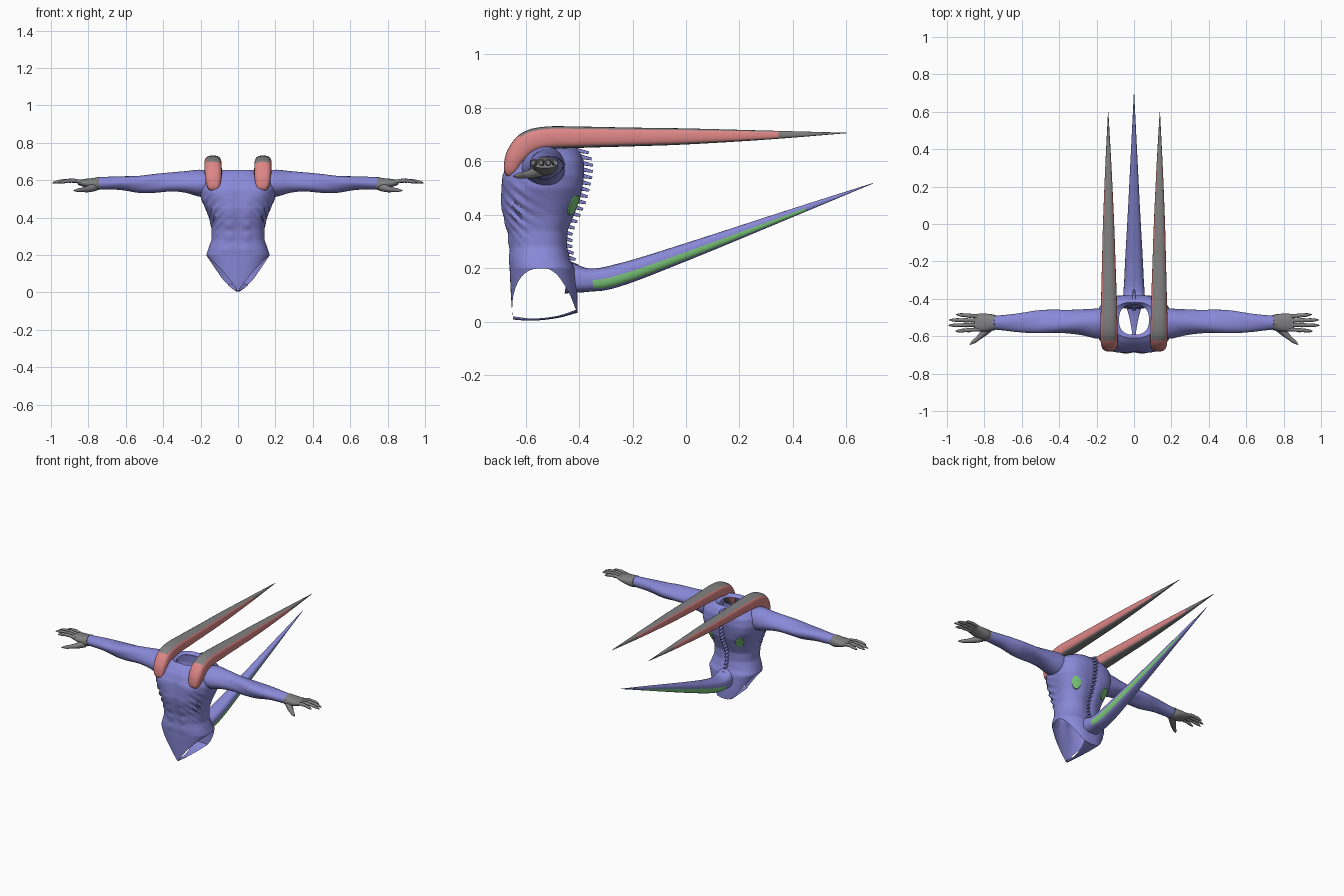
import bpy, bmesh, math
from mathutils import Vector

if "Cube" in bpy.data.objects:
    bpy.data.objects.remove(bpy.data.objects["Cube"])


def material(name, rgb):
    m = bpy.data.materials.new(name)
    m.diffuse_color = (*rgb, 1)
    m.use_nodes = True
    m.node_tree.nodes["Principled BSDF"].inputs["Base Color"].default_value = m.diffuse_color
    return m


BLUE = material("violet_blue", (0.25, 0.25, 0.69))
GRAY = material("gray", (0.22, 0.22, 0.22))
RED = material("soft_red", (0.73, 0.24, 0.24))
GREEN = material("leaf_green", (0.21, 0.60, 0.20))


def finish(bm, name, mats, mirror=False, fix=True):
    if fix:
        bmesh.ops.recalc_face_normals(bm, faces=bm.faces)
    me = bpy.data.meshes.new(name)
    bm.to_mesh(me)
    bm.free()
    ob = bpy.data.objects.new(name, me)
    bpy.context.collection.objects.link(ob)
    for m in mats:
        me.materials.append(m)
    if mirror:
        ob.modifiers.new("mirror", 'MIRROR').use_mirror_merge = False
    bpy.ops.object.select_all(action='DESELECT')
    bpy.context.view_layer.objects.active = ob
    ob.select_set(True)
    bpy.ops.object.shade_smooth_by_angle(angle=math.radians(40))
    return ob


def spow(v, p):
    return math.copysign(abs(v) ** p, v)


def lookup(table, z):
    """Smooth interpolation of table rows keyed by their first value."""
    z = min(max(z, table[0][0]), table[-1][0])
    for a, b in zip(table, table[1:]):
        if z <= b[0]:
            t = (z - a[0]) / (b[0] - a[0])
            return [p + (q - p) * t for p, q in zip(a[1:], b[1:])]


def smooth_path(keys, sub):
    """Catmull-Rom through rows of (x, y, z, side radius, up radius)."""
    out = []
    for i in range(len(keys) - 1):
        p0, p1 = keys[max(i - 1, 0)], keys[i]
        p2, p3 = keys[i + 1], keys[min(i + 2, len(keys) - 1)]
        for j in range(sub):
            t = j / sub
            out.append([0.5 * (2 * b + (c - a) * t + (2 * a - 5 * b + 4 * c - d) * t * t
                               + (3 * b - a - 3 * c + d) * t ** 3)
                        for a, b, c, d in zip(p0, p1, p2, p3)])
    return out + [list(keys[-1])]


def tube(bm, rows, side, n=16, p=1.0, paint=None, bump=None):
    """Sweep a rounded section; angle 0 is the side direction, 90 degrees is up."""
    side, rings = Vector(side), []
    for i, r in enumerate(rows):
        a, b = rows[max(i - 1, 0)], rows[min(i + 1, len(rows) - 1)]
        t = (Vector(b[:3]) - Vector(a[:3])).normalized()
        up = side.cross(t).normalized()
        ring = []
        for j in range(n):
            th = math.tau * j / n
            k = 1 + (bump(r, th) if bump else 0)
            ring.append(bm.verts.new(Vector(r[:3]) + side * spow(math.cos(th), p) * r[3] * k
                                     + up * spow(math.sin(th), p) * r[4] * k))
        rings.append(ring)
    for i in range(len(rings) - 1):
        for j in range(n):
            f = bm.faces.new((rings[i][j], rings[i][(j + 1) % n],
                              rings[i + 1][(j + 1) % n], rings[i + 1][j]))
            if paint:
                f.material_index = paint(rows[i], math.degrees(math.tau * (j + 0.5) / n))
    bm.faces.new(rings[0][::-1])
    f = bm.faces.new(rings[-1])
    if paint:
        f.material_index = paint(rows[-1], 90)


# Torso section by height: z, half width, front y, back y
BODY = [(0, .118, -.648, -.405), (.1, .138, -.655, -.405), (.2, .170, -.660, -.415),
        (.23, .160, -.662, -.43), (.28, .142, -.660, -.442), (.34, .142, -.668, -.44),
        (.40, .155, -.685, -.415), (.45, .175, -.694, -.395), (.50, .198, -.690, -.385),
        (.55, .205, -.684, -.378), (.60, .195, -.664, -.380), (.635, .160, -.635, -.395),
        (.655, .115, -.610, -.418), (.645, .080, -.592, -.432)]


def gauss(v, c, w):
    return math.exp(-((v - c) / w) ** 2)


def body(a, z, row=None, lift=0.0):
    w, yf, yb = row or lookup(BODY[:-1], z)
    s, c = spow(math.sin(a), .8), spow(math.cos(a), .8)
    b, q = lift, abs(a)
    if row is None:
        slope = z + .10 * (q - .9)
        b += .007 * math.sin(slope * 150) * gauss(q, 1.0, .42) * gauss(z, .42, .08)  # ribs
        b += .011 * gauss(q, .55, .35) * gauss(z, .535, .04)                         # chest
        b += .006 * gauss(q, .25, .14) * abs(math.sin(z * 48)) * gauss(z, .33, .12)  # belly
        b -= .008 * gauss(q, 0, .08) * gauss(z, .45, .15)                            # front groove
        b += .008 * gauss(q, 2.5, .3) * gauss(z, .52, .07)                           # shoulder blades
        b -= .010 * gauss(q, math.pi, .15) * gauss(z, .40, .2)                       # spine groove
    ym, d = (yf + yb) / 2, (yb - yf) / 2
    return Vector(((w + b) * s, ym - (d + b) * c, z))


# Torso: open at the neck and at both leg holes
bm = bmesh.new()
N = 96
angles = [-math.pi + math.tau * j / N for j in range(N)]
levels = []
for i in range(12):
    ring = []
    for a in angles:
        xf = abs(math.sin(a)) ** .8
        low = .008 + .192 * xf ** 1.1 if math.cos(a) > 0 else .03 + .17 * xf ** 3
        ring.append(body(a, low + (.2 - low) * i / 12))
    levels.append(ring)
for i in range(61):
    levels.append([body(a, .2 + .455 * i / 60) for a in angles])
levels.append([body(a, .645 - .012 * math.cos(a) ** 2, BODY[-1][1:]) for a in angles])
grid = [[bm.verts.new(v) for v in ring] for ring in levels]
for r0, r1 in zip(grid, grid[1:]):
    for j in range(N):
        k = (j + 1) % N
        bm.faces.new((r0[j], r0[k], r1[k], r1[j]))
bmesh.ops.remove_doubles(bm, verts=bm.verts, dist=0.0003)
finish(bm, "torso", [BLUE], fix=False)

# Crotch strip joining the front and back flaps
bm = bmesh.new()
tube(bm, smooth_path([(0, -.647, .014, .010, .006), (0, -.57, .008, .012, .004),
                      (0, -.48, .018, .030, .004), (0, -.407, .040, .055, .006)], 4), (1, 0, 0), 12)
finish(bm, "crotch_strip", [BLUE])

# Oval patches on the back
bm = bmesh.new()
center = bm.verts.new(body(math.pi - .62, .435, lift=.006))
last = None
for r in (.35, .7, .95, 1.0):
    lift = .006 if r < 1 else -.003
    ring = [bm.verts.new(body(math.pi - .62 + .20 * r * math.cos(math.tau * j / 24),
                              .435 + .038 * r * math.sin(math.tau * j / 24), lift=lift))
            for j in range(24)]
    for j in range(24):
        k = (j + 1) % 24
        bm.faces.new((last[j], ring[j], ring[k], last[k]) if last else (center, ring[j], ring[k]))
    last = ring
finish(bm, "back_patch", [GREEN], mirror=True, fix=False)

# Row of blunt spines down the back
bm = bmesh.new()
for i in range(19):
    z = .215 + i * .0235
    y = body(math.pi, z).y
    reach = .024 + .014 * max(0, (z - .3) / .35)
    tube(bm, [(0, y - .012, z + .004, .010, .009), (0, y + reach, z - .006, .006, .005)],
         (1, 0, 0), 8, .5)
finish(bm, "back_spines", [BLUE])

# Arms with twisting muscle ridges
bm = bmesh.new()
arm = [(.14, -.53, .575, .080, .066), (.20, -.53, .582, .080, .072), (.28, -.525, .587, .068, .058),
       (.36, -.525, .588, .062, .050), (.45, -.525, .583, .062, .049), (.52, -.525, .580, .060, .046),
       (.62, -.527, .585, .050, .037), (.70, -.527, .584, .041, .034), (.755, -.527, .583, .036, .032)]
tube(bm, smooth_path(arm, 6), (0, -1, 0), 32,
     bump=lambda r, th: .085 * math.sin(3 * th + 11 * r[0]) * gauss(r[0], .42, .25))
finish(bm, "arm", [BLUE], mirror=True)

# Hands: palm, four fingers and thumb
bm = bmesh.new()
palm = [(.742, -.527, .583, .040, .034), (.77, -.527, .580, .046, .032),
        (.82, -.527, .585, .048, .022), (.855, -.527, .588, .044, .013)]
tube(bm, smooth_path(palm, 4), (0, -1, 0), 20, .85)
for y0, y1, tip in ((-.563, -.573, .955), (-.539, -.542, .992), (-.516, -.513, .988), (-.494, -.484, .95)):
    keys = []
    for t, r in ((0, .012), (.3, .010), (.42, .012), (.6, .009), (.7, .0105), (.9, .007), (1, .002)):
        keys.append((.83 + (tip - .83) * t, y0 + (y1 - y0) * t, .589 + .010 * t * (1 - t) * 4 - .004 * t, r, r))
    tube(bm, smooth_path(keys, 2), (0, -1, 0), 10)
thumb = [(.765, -.548, .565, .022, .024), (.80, -.58, .553, .019, .018), (.835, -.612, .548, .012, .012),
         (.855, -.628, .546, .011, .010), (.878, -.645, .544, .002, .002)]
tube(bm, smooth_path(thumb, 4), Vector((-.7, -.7, 0)), 12)
finish(bm, "hand", [GRAY], mirror=True)


# Shoulder horns: red sides, gray top, underside and tip
def horn_paint(r, deg):
    if r[1] > .31 or 225 < deg < 315:
        return 1
    return 1 if 45 < deg < 135 and r[1] > -.60 else 0


bm = bmesh.new()
horn = [(.130, -.668, .543, .006, .004), (.130, -.664, .550, .024, .015), (.131, -.655, .573, .037, .028),
        (.132, -.633, .622, .045, .040), (.133, -.590, .668, .046, .045), (.134, -.520, .687, .045, .043),
        (.134, -.40, .690, .042, .040), (.135, -.2, .691, .036, .035), (.136, 0, .693, .030, .030),
        (.137, .3, .698, .017, .017), (.138, .6, .706, .001, .001)]
tube(bm, smooth_path(horn, 7), (1, 0, 0), 24, .7, horn_paint)
finish(bm, "shoulder_horn", [RED, GRAY], mirror=True)


# Tail with green bands along its lower sides
def tail_paint(r, deg):
    return 1 if -.355 < r[1] < .43 and (180 < deg < 225 or 315 < deg < 360) else 0


bm = bmesh.new()
tail = [(0, -.445, .165, .060, .060), (0, -.39, .157, .058, .048), (0, -.355, .156, .056, .043),
        (0, -.31, .160, .053, .043), (0, -.25, .175, .050, .042), (0, -.15, .207, .045, .038),
        (0, .1, .297, .031, .028), (0, .4, .408, .016, .015), (0, .70, .518, .001, .001)]
tube(bm, smooth_path(tail, 7), (1, 0, 0), 24, .75, tail_paint)
finish(bm, "tail", [BLUE, GREEN])
